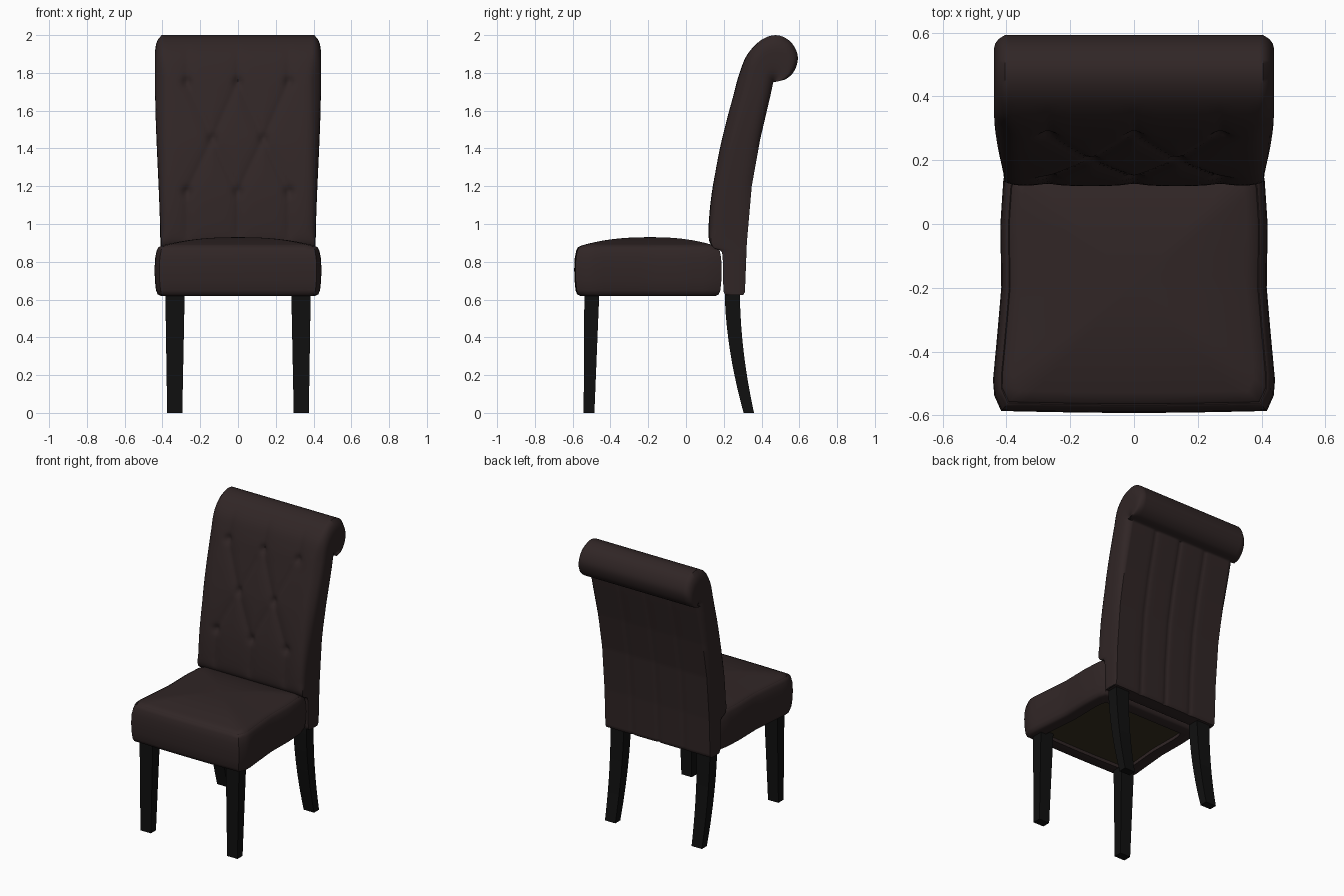
import bpy, bmesh, math
from mathutils import Vector

if "Cube" in bpy.data.objects:
    bpy.data.objects.remove(bpy.data.objects["Cube"])


def material(name, rgb):
    m = bpy.data.materials.new(name)
    m.diffuse_color = (*rgb, 1)
    m.use_nodes = True
    m.node_tree.nodes["Principled BSDF"].inputs["Base Color"].default_value = m.diffuse_color
    return m


LEATHER = material("dark brown leather", (0.030, 0.019, 0.019))
WOOD = material("black wood", (0.005, 0.005, 0.005))
LINING = material("olive lining", (0.040, 0.031, 0.015))


def finish(name, bm, mats, angle):
    bmesh.ops.remove_doubles(bm, verts=bm.verts, dist=0.0004)
    bmesh.ops.dissolve_degenerate(bm, edges=bm.edges, dist=0.0003)
    bmesh.ops.recalc_face_normals(bm, faces=bm.faces)
    me = bpy.data.meshes.new(name)
    bm.to_mesh(me)
    bm.free()
    ob = bpy.data.objects.new(name, me)
    bpy.context.collection.objects.link(ob)
    for m in mats:
        me.materials.append(m)
    bpy.ops.object.select_all(action='DESELECT')
    ob.select_set(True)
    bpy.context.view_layer.objects.active = ob
    bpy.ops.object.shade_smooth_by_angle(angle=math.radians(angle))
    return ob


def skin(bm, rows, closed=False):
    """Quads between successive rows of points."""
    vs = [[bm.verts.new(p) for p in r] for r in rows]
    n = len(rows[0])
    faces = []
    for a, b in zip(vs, vs[1:]):
        for i in range(n if closed else n - 1):
            j = (i + 1) % n
            faces.append(bm.faces.new((a[i], a[j], b[j], b[i])))
    return vs, faces


def lerp_table(tab, t):
    for (a, u), (b, v) in zip(tab, tab[1:]):
        if t <= b:
            k = max(0, (t - a) / (b - a))
            return u + (v - u) * k
    return tab[-1][1]


def spline(pts, step):
    """Catmull-Rom curve through pts."""
    p = [Vector(q) for q in pts]
    p = [2 * p[0] - p[1]] + p + [2 * p[-1] - p[-2]]
    out = []
    for a, b, c, d in zip(p, p[1:], p[2:], p[3:]):
        n = max(2, round((c - b).length / step))
        for k in range(n):
            t = k / n
            out.append(0.5 * (2 * b + (c - a) * t + (2 * a - 5 * b + 4 * c - d) * t * t
                              + (3 * b - a - 3 * c + d) * t ** 3))
    return out + [p[-2]]


# ---- seat cushion: stacked outlines, domed top, recessed underside ----
WIDTH = [(-0.59, 0.42), (-0.5, 0.432), (-0.35, 0.418), (-0.2, 0.405),
         (0.0, 0.408), (0.19, 0.395)]


def outline(off):
    y0, y1, n = -0.575 - off, 0.178 + off, 16
    pts = []
    for k in range(n + 1):
        y = y0 + (y1 - y0) * k / n
        pts.append((lerp_table(WIDTH, y) + off, y))
    pts[0] = (pts[0][0] - 0.015, y0)
    pts[-1] = (pts[-1][0] - 0.01, y1)
    hw0, hw1 = pts[0][0], pts[-1][0]
    pts += [(hw1 * (1 - 2 * k / n), y1) for k in range(1, n)]
    pts += [(-x, y) for x, y in reversed(pts[:n + 1])]
    pts += [(hw0 * (2 * k / n - 1), y0 - 0.006 * math.sin(math.pi * k / n))
            for k in range(1, n)]
    return pts


rings = []
for z, off in [(0.645, -0.085), (0.622, -0.085), (0.62, -0.02), (0.628, -0.004), (0.65, 0.004),
               (0.70, 0.009), (0.76, 0.011), (0.82, 0.008), (0.86, 0.0), (0.876, -0.008),
               (0.88, -0.014), (0.877, -0.017), (0.884, -0.021)]:
    rings.append([(x, y, z) for x, y in outline(off)])
top = outline(-0.021)
cy = -0.19
for k in range(1, 13):
    r = 1 - k / 12 * 0.995
    rings.append([(x * r, cy + (y - cy) * r, 0.884 + 0.046 * (1 - r ** 2.4)) for x, y in top])
bm = bmesh.new()
vs, _ = skin(bm, rings, True)
bm.faces.new(vs[-1])
bm.faces.new(vs[0]).material_index = 1        # lining under the seat
finish("seat", bm, [LEATHER, LINING], 50)

# ---- backrest: tufted front, scrolled top, bulged sides ----
FRONT = spline([(0.215, 0.625), (0.20, 0.64), (0.195, 0.75), (0.19, 0.85), (0.15, 0.872),
                (0.123, 0.91), (0.12, 1.0), (0.137, 1.17), (0.175, 1.38), (0.215, 1.55),
                (0.25, 1.68), (0.28, 1.79), (0.32, 1.89), (0.38, 1.96), (0.44, 1.994),
                (0.50, 1.996), (0.56, 1.958), (0.592, 1.885), (0.573, 1.81), (0.525, 1.765),
                (0.47, 1.757)], 0.016)
REAR = [(0.62, 0.30), (0.64, 0.312), (0.9, 0.322), (1.2, 0.348), (1.45, 0.393),
        (1.68, 0.447), (1.75, 0.462)]
peak = max(range(len(FRONT)), key=lambda i: FRONT[i].y)
HALF = 0.405
rear_pts = []
for i, p in enumerate(FRONT):
    z = min(p.y, 1.75) if i < peak else 1.75
    rear_pts.append(Vector((lerp_table(REAR, z), z)))

# pleats run between buttons in a diamond lattice
PLEATS = []
for s in (-1, 1):
    for zr in (1.17, 1.75):
        PLEATS += [((s * 0.27, zr), (s * 0.135, 1.45)), ((0, zr), (s * 0.135, 1.45))]
for x in (-0.27, 0, 0.27):
    PLEATS += [((x, 0.93), (x, 1.17)), ((x, 1.75), (x, 1.93))]
BUTTONS = [(x, z) for x in (-0.27, 0, 0.27) for z in (1.17, 1.75)] + [(-0.135, 1.45), (0.135, 1.45)]


def seg_dist(p, a, b):
    p, a, b = Vector(p), Vector(a), Vector(b)
    t = max(0, min(1, (p - a).dot(b - a) / (b - a).length_squared))
    return (p - a - (b - a) * t).length


def tuft(x, z):
    """How far the front is pulled in at a point."""
    if z < 0.87:
        return 0
    fade = min(1, (z - 0.87) / 0.1) * max(0, min(1, (1.97 - z) / 0.2))
    d = min(seg_dist((x, z), a, b) for a, b in PLEATS)
    e = min((Vector((x, z)) - Vector(b)).length for b in BUTTONS)
    edge = math.exp(-(HALF - abs(x)) / 0.02)
    return fade * (0.014 * math.exp(-d / 0.03) + 0.018 * math.exp(-(e / 0.025) ** 2) + 0.022 * edge)


def front_point(x, i):
    p = FRONT[i]
    return (x, p.x + (tuft(x, p.y) if i < peak else 0), p.y)


def rear_point(x, i):
    q = rear_pts[i]
    seam = min(abs(x - s) for s in (-0.2, 0, 0.2))
    return (x, q.x - 0.008 * math.exp(-seam / 0.012), q.y)


N = len(FRONT)
COLS = 64
rows = []
for c in range(COLS + 1):
    x = HALF * (2 * c / COLS - 1)
    rows.append([front_point(x, i) for i in range(N)]
                + [rear_point(x, i) for i in reversed(range(N))])
bm = bmesh.new()
skin(bm, rows, True)
# side panels span front edge to rear edge and swell outward
for s in (-1, 1):
    panel = []
    for i in range(N):
        a, b = Vector(front_point(s * HALF, i)), Vector(rear_point(s * HALF, i))
        t = max(0, min(1, (a.z - 0.85) / 0.9))
        swell = 0.006 + 0.028 * t * t * (3 - 2 * t)
        row = []
        for k in range(11):
            v = k / 10
            p = a.lerp(b, v)
            p.x += s * swell * (1 - (2 * v - 1) ** 4)
            row.append(p)
        panel.append(row)
    skin(bm, panel)
finish("backrest", bm, [LEATHER], 50)


# ---- legs: square sections (z, x inner, x outer, y front, y rear) ----
def leg(name, side, sections):
    bm = bmesh.new()
    vs, _ = skin(bm, [[(side * a, c, z), (side * b, c, z), (side * b, d, z), (side * a, d, z)]
                      for z, a, b, c, d in sections], True)
    bm.faces.new(vs[0])
    bm.faces.new(vs[-1])
    finish(name, bm, [WOOD], 30)


FRONT_LEG = [(0, 0.295, 0.375, -0.542, -0.485), (0.66, 0.282, 0.385, -0.538, -0.458)]
REAR_LEG = []
for k in range(11):
    z = 0.65 * k / 10
    t = 1 - z / 0.65
    REAR_LEG.append((z, 0.282 + 0.013 * t, 0.385 - 0.01 * t,
                     0.205 + 0.10 * t ** 1.8, 0.285 + 0.075 * t ** 1.9))
for side, label in ((-1, "left"), (1, "right")):
    leg("front_leg_" + label, side, FRONT_LEG)
    leg("rear_leg_" + label, side, REAR_LEG)
